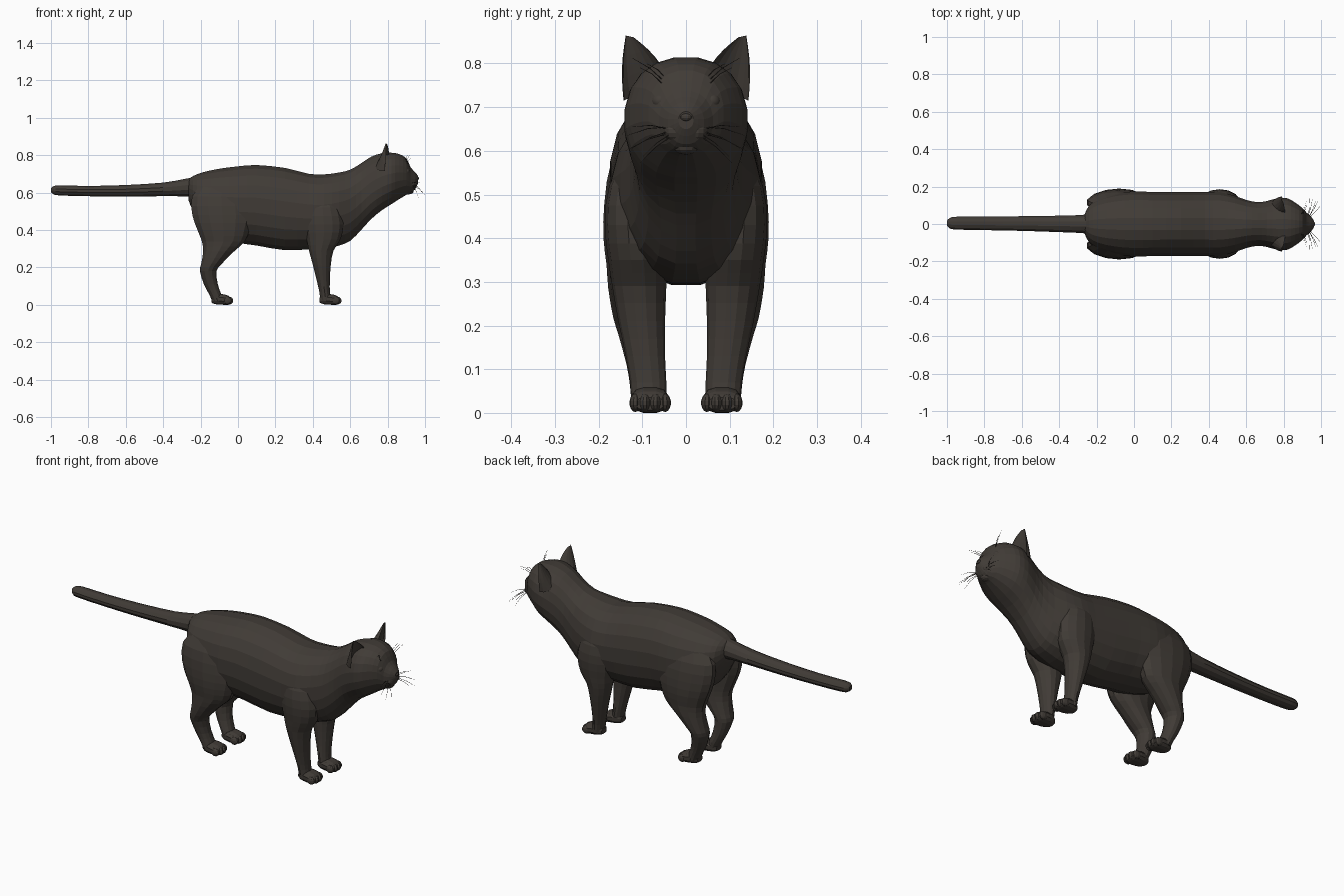
import bpy, bmesh, math
from mathutils import Vector, Matrix

if "Cube" in bpy.data.objects:
    bpy.data.objects.remove(bpy.data.objects["Cube"])

fur = bpy.data.materials.new("dark_brown_fur")
fur.diffuse_color = (0.052, 0.044, 0.037, 1)
fur.use_nodes = True
fur.node_tree.nodes["Principled BSDF"].inputs["Base Color"].default_value = fur.diffuse_color


def finish(bm, name, smooth=False):
    bmesh.ops.recalc_face_normals(bm, faces=bm.faces)
    for f in bm.faces:
        f.smooth = smooth
    me = bpy.data.meshes.new(name)
    bm.to_mesh(me)
    bm.free()
    me.materials.append(fur)
    ob = bpy.data.objects.new(name, me)
    bpy.context.collection.objects.link(ob)
    return ob


def refine(st, steps):
    """Catmull-Rom interpolation between the stations of a loft."""
    out = []
    for i in range(len(st) - 1):
        p0, p1, p2, p3 = st[max(i - 1, 0)], st[i], st[i + 1], st[min(i + 2, len(st) - 1)]
        for k in range(steps):
            t = k / steps
            out.append([0.5 * (2 * b + (c - a) * t + (2 * a - 5 * b + 4 * c - d) * t * t
                               + (3 * b - a - 3 * c + d) * t ** 3)
                        for a, b, c, d in zip(p0, p1, p2, p3)])
    return out + [list(st[-1])]


def bridge(bm, rings):
    rings = [[bm.verts.new(p) for p in r] for r in rings]
    n = len(rings[0])
    for r, q in zip(rings, rings[1:]):
        for i in range(n):
            bm.faces.new((r[i], r[(i + 1) % n], q[(i + 1) % n], q[i]))
    bm.faces.new(rings[0])
    bm.faces.new(rings[-1])


def loft(name, st, axis, side=1, sides=16, power=2.0, steps=2):
    """Stations: (position, a min, a max, y min, y max); a is z along x, or x along z."""
    rings = []
    for s, a0, a1, y0, y1 in refine(st, steps):
        ring = []
        for i in range(sides):
            t = 2 * math.pi * (i + 0.5) / sides
            c, d = math.cos(t), math.sin(t)
            c = math.copysign(abs(c) ** (2 / power), c)
            d = math.copysign(abs(d) ** (2 / power), d)
            a = (a0 + a1) / 2 + (a1 - a0) / 2 * c
            y = side * ((y0 + y1) / 2 + (y1 - y0) / 2 * d)
            ring.append((s, y, a) if axis == 'x' else (a, y, s))
        rings.append(ring)
    bm = bmesh.new()
    bridge(bm, rings)
    return finish(bm, name)


def blobs(name, items, seg=12, smooth=False):
    """Ellipsoids given as (centre, radii)."""
    bm = bmesh.new()
    for c, r in items:
        bmesh.ops.create_uvsphere(bm, u_segments=seg, v_segments=seg // 2 + 2, radius=1,
                                  matrix=Matrix.Translation(c) @ Matrix.Diagonal((*r, 1)))
    return finish(bm, name, smooth)


# Torso, neck and head in one loft: x, z low, z high, half width
trunk = [(-.265, .56, .672, .05), (-.24, .50, .69, .10), (-.19, .42, .71, .138),
         (-.10, .36, .73, .165), (0, .33, .743, .176), (.10, .315, .75, .173),
         (.25, .29, .735, .172), (.38, .295, .703, .172), (.46, .295, .70, .172),
         (.54, .315, .71, .152), (.60, .34, .725, .13), (.66, .40, .76, .118),
         (.71, .455, .793, .124), (.77, .505, .813, .14), (.82, .537, .815, .139),
         (.86, .563, .808, .117), (.90, .587, .785, .087), (.922, .597, .738, .062),
         (.945, .615, .712, .042), (.963, .65, .69, .017)]
loft("torso_and_head", [(x, a, b, -w, w) for x, a, b, w in trunk], 'x', sides=20, power=2.2)

# Tail
loft("tail", [(-.20, .57, .69, -.06, .06), (-.28, .578, .676, -.05, .05),
              (-.40, .58, .655, -.045, .046), (-.60, .578, .642, -.038, .043),
              (-.80, .58, .637, -.034, .041), (-.95, .584, .64, -.031, .04),
              (-.985, .59, .636, -.024, .033), (-1, .602, .625, -.008, .018)],
     'x', sides=12)

# Legs: z, x back, x front, y inner, y outer
fore = [(.61, .40, .50, .08, .13), (.52, .36, .545, .06, .176), (.43, .352, .567, .05, .186),
        (.35, .365, .55, .045, .178), (.29, .378, .512, .045, .169), (.21, .40, .497, .048, .155),
        (.13, .42, .492, .048, .138), (.07, .434, .492, .045, .128), (.02, .44, .50, .045, .125)]
hind = [(.67, -.18, .02, .06, .12), (.58, -.25, .07, .05, .17), (.48, -.248, .082, .05, .187),
        (.40, -.22, .064, .05, .189), (.34, -.196, .04, .05, .182), (.285, -.188, -.02, .05, .178),
        (.22, -.198, -.085, .05, .167), (.18, -.205, -.114, .052, .155),
        (.11, -.183, -.107, .05, .136), (.06, -.157, -.09, .045, .128), (.02, -.138, -.08, .045, .125)]

for side, tag in ((-1, "right"), (1, "left")):
    for part, stations, back in (("front", fore, .437), ("hind", hind, -.142)):
        loft(f"{part}_leg_{tag}", stations, 'z', side, sides=14)
        # Paw with four toes
        loft(f"{part}_paw_{tag}",
             [(back, .012, .04, .06, .105), (back + .02, .003, .06, .046, .12),
              (back + .06, 0, .058, .038, .127), (back + .09, 0, .05, .04, .125),
              (back + .105, .006, .036, .05, .115)], 'x', side, sides=12, power=2.5)
        blobs(f"{part}_toes_{tag}",
              [((back + dx, side * y, .023), (.024, .0135, .021))
               for y, dx in ((.048, .085), (.07, .094), (.094, .094), (.116, .085))], 10)

    # Ear: crescent sections, hollow side facing forward
    inner0, outer0 = Vector((.80, .04, .765)), Vector((.785, .143, .715))
    inner1, outer1 = Vector((.797, .120, .860)), Vector((.794, .138, .864))
    rings = []
    for k in range(7):
        t = k / 6
        a, b = inner0.lerp(inner1, t), outer0.lerp(outer1, t)
        b.y += .006 * math.sin(math.pi * t)
        a += Vector((.008, -.008, .004)) * math.sin(math.pi * t)
        depth = .052 * (1 - t) + .006
        ring = []
        for j in range(16):
            ang = math.pi * (j / 8 if j <= 8 else (16 - j) / 8)
            p = a.lerp(b, (1 - math.cos(ang)) / 2)
            p.x -= depth * math.sin(ang) * (1 if j <= 8 else .6)
            ring.append((p.x, side * p.y, p.z))
        rings.append(ring)
    bm = bmesh.new()
    bridge(bm, rings)
    finish(bm, f"ear_{tag}")

    # Eyeball and eyelid rim
    centre = Vector((.898, side * .058, .714))
    blobs(f"eye_{tag}", [(centre, (.02, .021, .019))], 16, True)
    look = Vector((.85, side * .5, .1))
    bpy.ops.mesh.primitive_torus_add(
        major_segments=20, minor_segments=6, major_radius=.0215, minor_radius=.004,
        location=centre + look * .009, rotation=look.to_track_quat('Z', 'Y').to_euler())
    lid = bpy.context.object
    lid.name = f"eyelid_{tag}"
    lid.data.materials.append(fur)

# Muzzle pads, chin and nose
blobs("muzzle_pads", [((.925, s * .022, .645), (.03, .03, .026)) for s in (-1, 1)], 14)
blobs("chin", [((.912, 0, .609), (.028, .03, .018))], 12)
blobs("nose", [((.957, 0, .677), (.012, .015, .010))], 10)

# Whiskers and brow hairs: root, tip
hairs = [((.935, .038, .645), (.985, .125, .605)), ((.935, .038, .65), (.972, .122, .655)),
         ((.93, .04, .64), (.955, .138, .60)), ((.94, .036, .638), (.999, .10, .585)),
         ((.935, .036, .632), (.965, .105, .572)), ((.93, .04, .655), (.94, .135, .635)),
         ((.895, .045, .755), (.922, .122, .812)), ((.90, .05, .75), (.925, .105, .79)),
         ((.89, .04, .76), (.905, .09, .80))]
cu = bpy.data.curves.new("whiskers", 'CURVE')
cu.dimensions = '3D'
cu.bevel_depth = .0012
cu.bevel_resolution = 0
cu.materials.append(fur)
for side in (-1, 1):
    for a, b in hairs:
        a, b = Vector(a), Vector(b)
        mid = (a + b) / 2 + Vector((.003, 0, .006))
        sp = cu.splines.new('POLY')
        sp.points.add(2)
        for pt, p, r in zip(sp.points, (a, mid, b), (1, .8, .3)):
            pt.co = (p.x, side * p.y, p.z, 1)
            pt.radius = r
bpy.context.collection.objects.link(bpy.data.objects.new("whiskers", cu))
